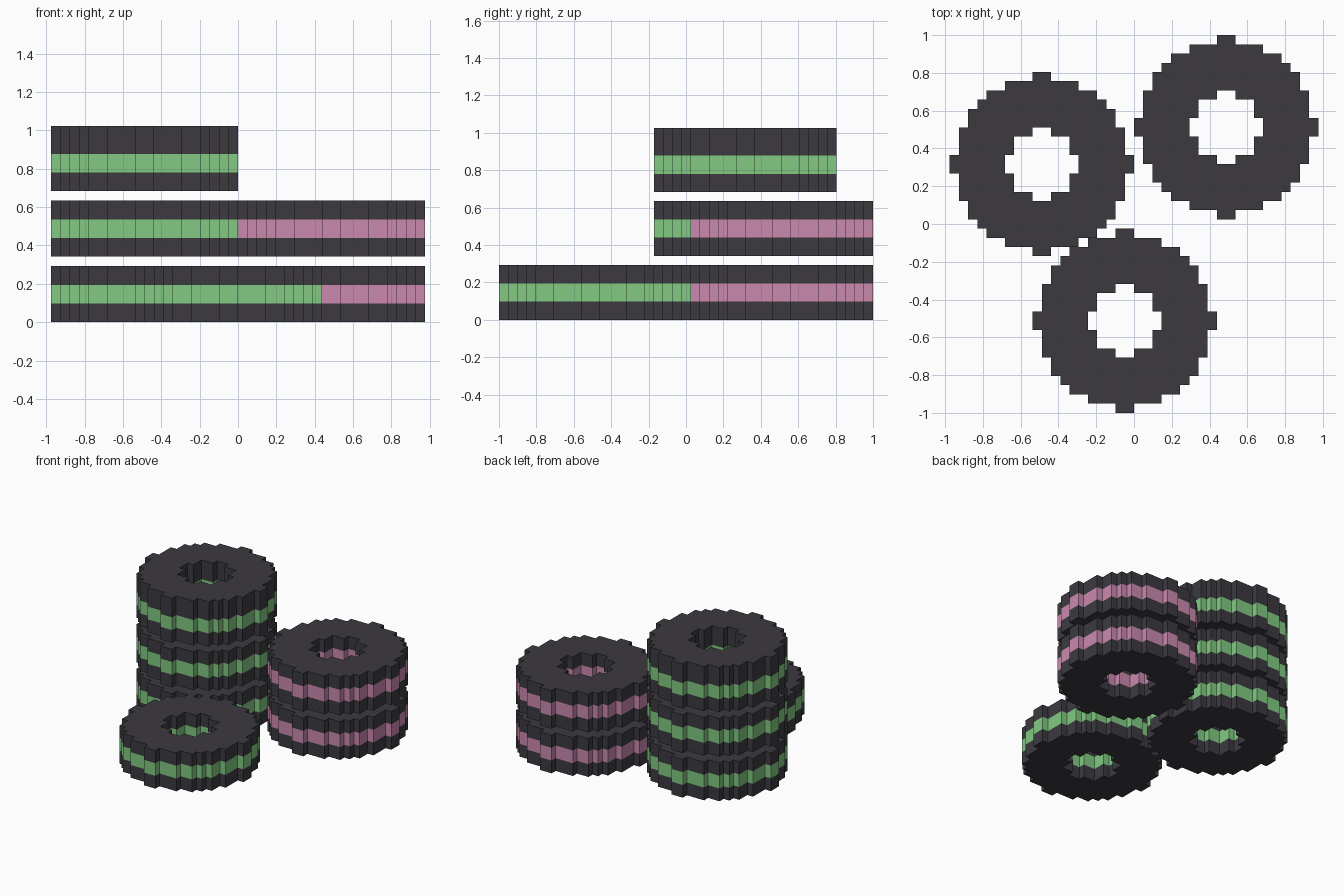
import bpy
import bmesh

cube = bpy.data.objects.get("Cube")
if cube:
    bpy.data.objects.remove(cube, do_unlink=True)

U = 2 / 41          # edge of one block
OUTER, INNER = 91, 13   # squared radii of rim and hole, in blocks


def make_material(name, colour):
    mat = bpy.data.materials.new(name)
    mat.use_nodes = True
    mat.diffuse_color = (*colour, 1)
    mat.node_tree.nodes["Principled BSDF"].inputs["Base Color"].default_value = (*colour, 1)
    return mat


charcoal = make_material("charcoal", (0.045, 0.042, 0.051))
green = make_material("green", (0.223, 0.591, 0.223))
pink = make_material("pink", (0.597, 0.254, 0.429))

# Blocks of the stepped ring
ring = [(i, j) for i in range(-10, 10) for j in range(-10, 10)
        if INNER < (i + 0.5) ** 2 + (j + 0.5) ** 2 < OUTER]


def add_cap(bm, z):
    """Flat stepped ring at height z."""
    for i, j in ring:
        corners = ((i, j), (i + 1, j), (i + 1, j + 1), (i, j + 1))
        bm.faces.new([bm.verts.new((x, y, z)) for x, y in corners])


def make_disc(name, centre, levels, band):
    """Stepped ring with a coloured band between its two middle levels."""
    bm = bmesh.new()
    add_cap(bm, levels[0])
    bmesh.ops.remove_doubles(bm, verts=bm.verts, dist=0.01)
    # Raise the rim and hole walls level by level
    edges = [e for e in bm.edges if e.is_boundary]
    for low, high in zip(levels, levels[1:]):
        new = bmesh.ops.extrude_edge_only(bm, edges=edges)["geom"]
        verts = [g for g in new if isinstance(g, bmesh.types.BMVert)]
        bmesh.ops.translate(bm, verts=verts, vec=(0, 0, high - low))
        raised = set(verts)
        edges = [g for g in new if isinstance(g, bmesh.types.BMEdge)
                 and all(v in raised for v in g.verts)]
    add_cap(bm, levels[-1])
    bmesh.ops.remove_doubles(bm, verts=bm.verts, dist=0.01)
    bmesh.ops.recalc_face_normals(bm, faces=bm.faces)
    # Colour the band on the walls
    for f in bm.faces:
        f.material_index = int(levels[1] < f.calc_center_median().z < levels[2])
    bmesh.ops.scale(bm, verts=bm.verts, vec=(U, U, U))
    mesh = bpy.data.meshes.new(name)
    bm.to_mesh(mesh)
    bm.free()
    mesh.materials.append(charcoal)
    mesh.materials.append(band)
    obj = bpy.data.objects.new(name, mesh)
    obj.location = (centre[0] * U, centre[1] * U, 0)
    bpy.context.collection.objects.link(obj)


# Wall levels of the discs from the bottom of a stack upwards
LEVELS = [(0, 2, 4, 6), (7, 9, 11, 13), (14, 16, 18, 21)]

# Stacks: name, centre in blocks, number of discs, band colour
STACKS = [("tall_stack", (-10, 6.5), 3, green),
          ("middle_stack", (10, 10.5), 2, pink),
          ("single", (-1, -10.5), 1, green)]

for name, centre, count, band in STACKS:
    for n, levels in enumerate(LEVELS[:count], 1):
        make_disc(f"{name}_disc_{n}", centre, levels, band)
